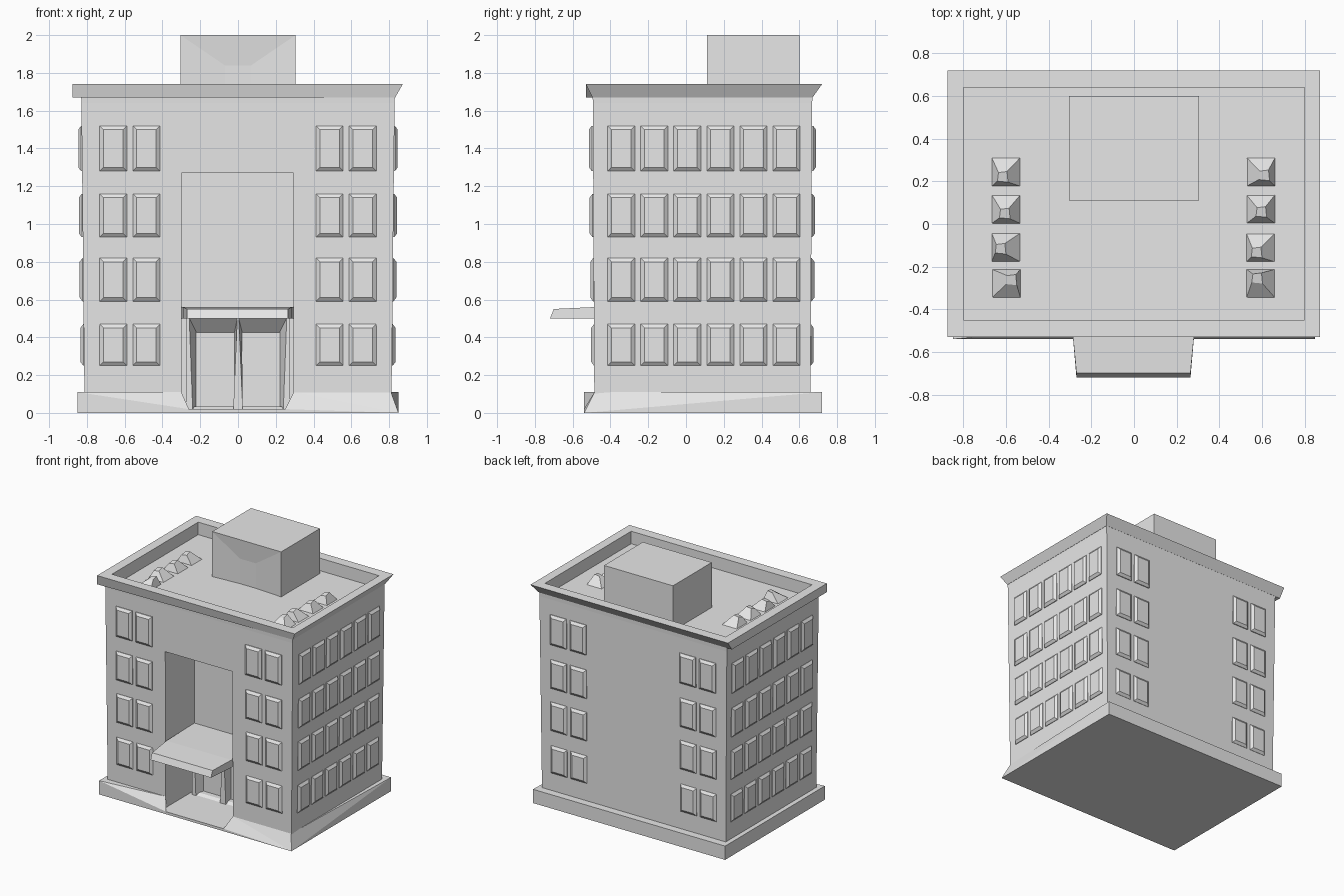
import bpy, bmesh, random
from mathutils import Vector

if "Cube" in bpy.data.objects:
    bpy.data.objects.remove(bpy.data.objects["Cube"])

random.seed(4)
grey = bpy.data.materials.new("light_grey")
grey.diffuse_color = (0.8, 0.8, 0.8, 1)
grey.use_nodes = True
grey.node_tree.nodes["Principled BSDF"].inputs["Base Color"].default_value = grey.diffuse_color


def finish(name, bm):
    bmesh.ops.remove_doubles(bm, verts=bm.verts, dist=0.0005)
    bmesh.ops.recalc_face_normals(bm, faces=bm.faces)
    me = bpy.data.meshes.new(name)
    bm.to_mesh(me)
    bm.free()
    me.materials.append(grey)
    ob = bpy.data.objects.new(name, me)
    bpy.context.collection.objects.link(ob)
    return ob


def loft(name, loops, caps=True, closed=False):
    """Skin a list of equal-length point loops."""
    bm = bmesh.new()
    rings = [[bm.verts.new(p) for p in l] for l in loops]
    pairs = list(zip(rings, rings[1:])) + ([(rings[-1], rings[0])] if closed else [])
    for a, b in pairs:
        for i in range(len(a)):
            j = (i + 1) % len(a)
            bm.faces.new((a[i], a[j], b[j], b[i]))
    if caps and not closed:
        bm.faces.new(rings[0][::-1])
        bm.faces.new(rings[-1])
    return finish(name, bm)


def rect(x0, x1, y0, y1, z):
    return [(x0, y0, z), (x1, y0, z), (x1, y1, z), (x0, y1, z)]


def upright(x0, x1, z0, z1, y):
    return [(x0, y, z0), (x1, y, z0), (x1, y, z1), (x0, y, z1)]


def faces(name, polys):
    bm = bmesh.new()
    for p in polys:
        bm.faces.new([bm.verts.new(v) for v in p])
    return finish(name, bm)


# Slightly flared main block with a tall entrance recess
body = loft("main_block", [rect(-.812, .812, -.485, .658, .01),
                           rect(-.829, .829, -.493, .668, 1.64)])
cutter = loft("recess_cutter", [rect(-.3, .295, -1, -.12, -.1),
                                rect(-.3, .295, -1, -.12, 1.27)])
cutter.hide_render = True
cutter.hide_viewport = True
cut = body.modifiers.new("entrance_recess", 'BOOLEAN')
cut.operation = 'DIFFERENCE'
cut.solver = 'EXACT'
cut.object = cutter

# Cornice and parapet, boxy along the left end and flared elsewhere
loft("cornice", [
    rect(-.829, .829, -.493, .668, 1.64),
    rect(-.83, .83, -.494, .669, 1.67),
    [(-.875, -.53, 1.67), (.832, -.495, 1.67), (.832, .67, 1.67), (-.875, .67, 1.67)],
    rect(-.875, .872, -.53, .72, 1.74),
    rect(-.8, .8, -.45, .64, 1.74),
    rect(-.8, .8, -.45, .64, 1.638)], closed=True)

# Plinth, worn down to the entrance floor at the front
L, R, F, B, H = -.85, .85, -.54, .72, .11
faces("plinth", [
    [(L, F, 0), (R, F, 0), (R, B, 0), (L, B, 0)],
    [(L, F, 0), (-.26, F, 0), (-.26, F, .02), (L, F, H)],
    [(L, F, H), (-.26, F, .02), (-.3, -.485, H)],
    [(L, F, H), (-.3, -.485, H), (-.81, -.485, H)],
    [(-.26, F, 0), (.25, F, 0), (.25, F, .02), (-.26, F, .02)],
    [(.25, F, 0), (R, F, 0), (.25, F, .02)],
    [(.25, F, .02), (R, F, 0), (.295, -.485, H)],
    [(R, F, 0), (.81, -.485, H), (.295, -.485, H)],
    [(-.26, F, .02), (.25, F, .02), (.295, -.485, .02), (-.3, -.485, .02)],
    [(-.3, -.485, .02), (.295, -.485, .02), (.295, -.12, .02), (-.3, -.12, .02)],
    [(-.26, F, .02), (-.3, -.485, .02), (-.3, -.485, H)],
    [(.25, F, .02), (.295, -.485, H), (.295, -.485, .02)],
    [(R, F, 0), (R, B, 0), (R, B, H)],
    [(R, F, 0), (R, B, H), (.81, -.485, H)],
    [(.81, -.485, H), (R, B, H), (.81, .658, H)],
    [(R, B, 0), (L, B, 0), (L, B, H), (R, B, H)],
    [(R, B, H), (L, B, H), (-.81, .658, H), (.81, .658, H)],
    [(L, B, 0), (L, F, 0), (L, F, H), (L, B, H)],
    [(L, B, H), (L, F, H), (-.81, -.485, H), (-.81, .658, H)]])

# Canopy running back into the recess
loft("entrance_canopy", [
    upright(-.298, .293, .5, .56, -.125),
    upright(-.29, .285, .5, .56, -.49),
    [(-.27, -.72, .5), (.265, -.72, .5), (.265, -.7, .55), (-.27, -.7, .55)]])

# Double door surround: splayed jambs, mullion and lintel
YF, YB = -.19, -.115
for s, n in ((-1, "left"), (1, "right")):
    def jamb(x_front, z):
        return [(s * .275, YF, z), (s * x_front, YF, z), (s * .22, YB, z), (s * .275, YB, z)]
    loft(n + "_door_jamb", [jamb(.24, .02), jamb(.258, .5)])
loft("door_mullion", [
    [(-.025, YF, .02), (.025, YF, .02), (.02, YB, .02), (-.02, YB, .02)],
    [(-.004, YF, .5), (.004, YF, .5), (.02, YB, .5), (-.02, YB, .5)]])
loft("door_lintel", [[(x, YF, .501), (x, YB, .42), (x, YB, .501)] for x in (-.27, .27)])
loft("door_threshold", [rect(-.26, .26, YF, YB, .015), rect(-.24, .24, YF + .03, YB, .035)])


# Raised, bevelled windows on all four walls
def windows(name, centres, out, wall):
    out = Vector(out)
    side = Vector((0, 0, 1)).cross(out)
    bm = bmesh.new()
    for z0, z1 in ((.25, .47), (.59, .82), (.93, 1.16), (1.28, 1.52)):
        zc, hz = (z0 + z1) / 2, (z1 - z0) / 2
        base = wall + .011 * (zc - .8)
        for c in centres:
            rings = []
            for depth, inset in ((-.012, 0), (.003, 0), (.018, .02)):
                hw, hh = .072 - inset, hz - inset
                rings.append([bm.verts.new(out * (base + depth) + side * (c + a * hw)
                                           + Vector((0, 0, zc + b * hh)))
                              for a, b in ((-1, -1), (1, -1), (1, 1), (-1, 1))])
            for a, b in zip(rings, rings[1:]):
                for i in range(4):
                    j = (i + 1) % 4
                    bm.faces.new((a[i], a[j], b[j], b[i]))
            bm.faces.new(rings[-1])
    finish(name, bm)


cols = (-.66, -.485, .485, .66)
rows = [-.343 + .175 * i for i in range(6)]
windows("front_windows", cols, (0, -1, 0), .489)
windows("back_windows", cols, (0, 1, 0), .663)
windows("right_windows", rows, (1, 0, 0), .821)
windows("left_windows", [-y for y in rows], (-1, 0, 0), .821)

# Rooftop stair house with a shallow splayed doorway in its front
P0, P1 = (-.305, .11), (.305, .11)
z0, zt, yd = 1.635, 2.0, .125
faces("stair_house", [
    [(-.305, .11, zt), (.305, .11, zt), (.305, .6, zt), (-.305, .6, zt)],
    [(.305, .11, z0), (.305, .6, z0), (.305, .6, zt), (.305, .11, zt)],
    [(-.305, .11, z0), (-.305, .6, z0), (-.305, .6, zt), (-.305, .11, zt)],
    [(-.305, .6, z0), (.305, .6, z0), (.305, .6, zt), (-.305, .6, zt)],
    [(-.305, .11, zt), (.305, .11, zt), (.07, yd, 1.84), (-.07, yd, 1.84)],
    [(-.305, .11, z0), (-.305, .11, zt), (-.07, yd, 1.84), (-.07, yd, z0)],
    [(.305, .11, z0), (.305, .11, zt), (.07, yd, 1.84), (.07, yd, z0)],
    [(-.07, yd, z0), (.07, yd, z0), (.07, yd, 1.84), (-.07, yd, 1.84)]])

# Small crooked rooftop vents
for x in (-.6, .595):
    for y in (.245, .07, -.11, -.28):
        base = rect(x - .068, x + .068, y - .068, y + .068, 1.636)
        dx, dy = random.uniform(-.03, .03), random.uniform(-.03, .03)
        tip = [(x + dx + a, y + dy + b, 1.70 + c)
               for a, b, c in ((-.025, -.02, -.01), (.025, -.025, 0), (.02, .025, .01), (-.02, .02, 0))]
        loft("roof_vent", [base, tip])
